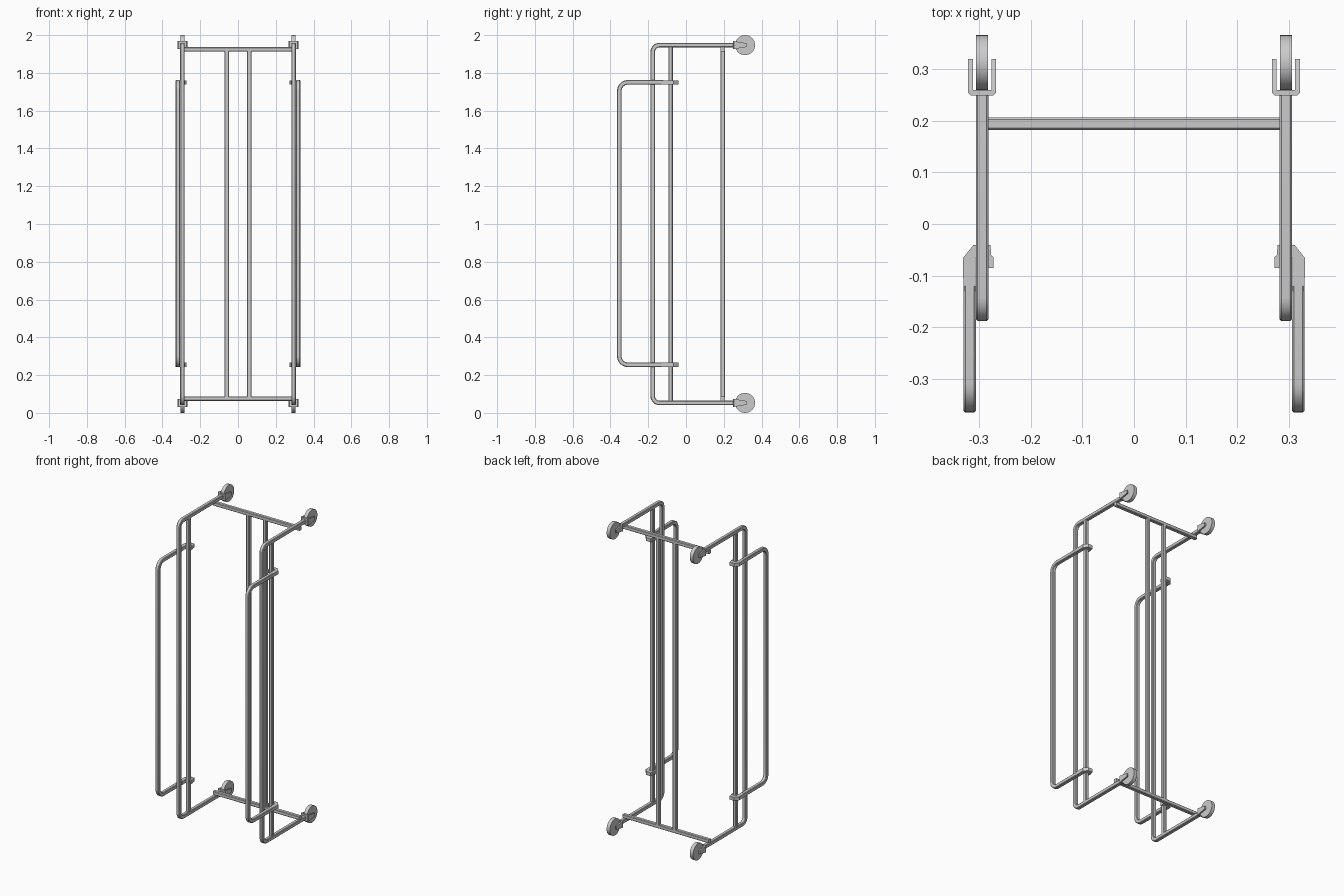
import bpy, bmesh
from math import sin, cos, pi, radians
from mathutils import Vector

if "Cube" in bpy.data.objects:
    bpy.data.objects.remove(bpy.data.objects["Cube"])

R = 0.012          # half width of the square tube
ZB, ZT = 0.053, 1.947
FX = 0.294         # side frame x position


def make(name, bm, smooth=True):
    bmesh.ops.recalc_face_normals(bm, faces=bm.faces)
    me = bpy.data.meshes.new(name)
    bm.to_mesh(me)
    bm.free()
    ob = bpy.data.objects.new(name, me)
    bpy.context.collection.objects.link(ob)
    if smooth:
        bpy.ops.object.select_all(action='DESELECT')
        ob.select_set(True)
        bpy.context.view_layer.objects.active = ob
        bpy.ops.object.shade_smooth_by_angle(angle=radians(30))
    return ob


def rounded(pts, rad, n=7):
    """Replace inner corners of a right-angled path with arcs."""
    pts = [Vector(p) for p in pts]
    out = [pts[0]]
    for a, b, c in zip(pts, pts[1:], pts[2:]):
        u, v = (a - b).normalized(), (c - b).normalized()
        centre = b + (u + v) * rad
        for i in range(n + 1):
            t = i / n * pi / 2
            out.append(centre - v * rad * cos(t) - u * rad * sin(t))
    return out + [pts[-1]]


def tube(name, pts, r=R, side=(1, 0, 0), c=0.0035):
    """Sweep a chamfered square along a path lying square to the side vector."""
    pts, side = [Vector(p) for p in pts], Vector(side)
    d = r - c
    sec = [(r, -d), (r, d), (d, r), (-d, r), (-r, d), (-r, -d), (-d, -r), (d, -r)]
    bm = bmesh.new()
    rings = []
    for i, p in enumerate(pts):
        t = (pts[min(i + 1, len(pts) - 1)] - pts[max(i - 1, 0)]).normalized()
        # arc joints: average the neighbouring directions
        if 0 < i < len(pts) - 1:
            t = ((p - pts[i - 1]).normalized() + (pts[i + 1] - p).normalized()).normalized()
        up = t.cross(side)
        rings.append([bm.verts.new(p + side * a + up * b) for a, b in sec])
    for p, q in zip(rings, rings[1:]):
        for k in range(8):
            bm.faces.new((p[k], p[k - 1], q[k - 1], q[k]))
    bm.faces.new(rings[0])
    bm.faces.new(rings[-1])
    return make(name, bm)


def prism(name, pts, offset):
    """Extrude a flat outline by an offset vector."""
    bm = bmesh.new()
    face = bm.faces.new([bm.verts.new(p) for p in pts])
    ext = bmesh.ops.extrude_face_region(bm, geom=[face])
    bmesh.ops.translate(bm, vec=offset,
                        verts=[v for v in ext['geom'] if isinstance(v, bmesh.types.BMVert)])
    return make(name, bm, False)


def wheel(name, loc):
    """Plain disc wheel with its axis along x."""
    bm = bmesh.new()
    bmesh.ops.create_cone(bm, cap_ends=True, segments=32, radius1=0.053,
                          radius2=0.053, depth=0.023)
    ob = make(name, bm)
    ob.rotation_euler = (0, pi / 2, 0)
    ob.location = loc


for s, side in ((-1, 'left'), (1, 'right')):
    x = s * FX
    # side frame and its upright post
    tube(f'{side}_side_frame', rounded(
        [(x, 0.252, ZB), (x, -0.176, ZB), (x, -0.176, ZT), (x, 0.252, ZT)], 0.035))
    tube(f'{side}_post', [(x, -0.081, ZB + 0.008), (x, -0.081, ZT - 0.008)], 0.0115)
    # swinging side gate
    gx = s * 0.318
    tube(f'{side}_gate', rounded(
        [(gx, -0.12, 0.255), (gx, -0.353, 0.255), (gx, -0.353, 1.75), (gx, -0.12, 1.75)], 0.045))
    # centre back bar
    tube(f'{side}_back_bar', [(s * 0.06, 0.194, 0.076), (s * 0.06, 0.194, 1.924)])

    for z, lvl in ((0.255, 'lower'), (1.75, 'upper')):
        # flattened hook wrapping round the post
        hook = [(0.307, -0.13), (0.330, -0.13), (0.331, -0.066), (0.311, -0.041),
                (0.278, -0.041), (0.276, -0.062), (0.272, -0.064), (0.272, -0.085),
                (0.281, -0.085), (0.282, -0.066), (0.307, -0.066)]
        prism(f'{side}_{lvl}_gate_hook', [(s * a, b, z - 0.011) for a, b in hook], (0, 0, 0.022))

    for z, lvl in ((ZB, 'lower'), (ZT, 'upper')):
        wheel(f'{side}_{lvl}_wheel', (x, 0.3125, z))
        # fork: base plate plus two tapered arms
        prism(f'{side}_{lvl}_fork_base',
              [(x + a, 0.249 + b, z - 0.021) for a, b in
               ((-0.022, 0), (0.022, 0), (0.027, 0.005), (0.027, 0.01),
                (-0.027, 0.01), (-0.027, 0.005))], (0, 0, 0.042))
        for k in (-1, 1):
            prism(f'{side}_{lvl}_fork_arm',
                  [(x + k * 0.018, y, z + h) for y, h in
                   ((0.255, -0.021), (0.319, -0.010), (0.319, 0.010), (0.255, 0.021))],
                  (k * 0.009, 0, 0))

# cross bars joining the two sides
for z, lvl in ((ZB + 0.023, 'lower'), (ZT - 0.023, 'upper')):
    tube(f'{lvl}_cross_bar', [(-0.305, 0.194, z), (0.305, 0.194, z)], side=(0, 1, 0))
